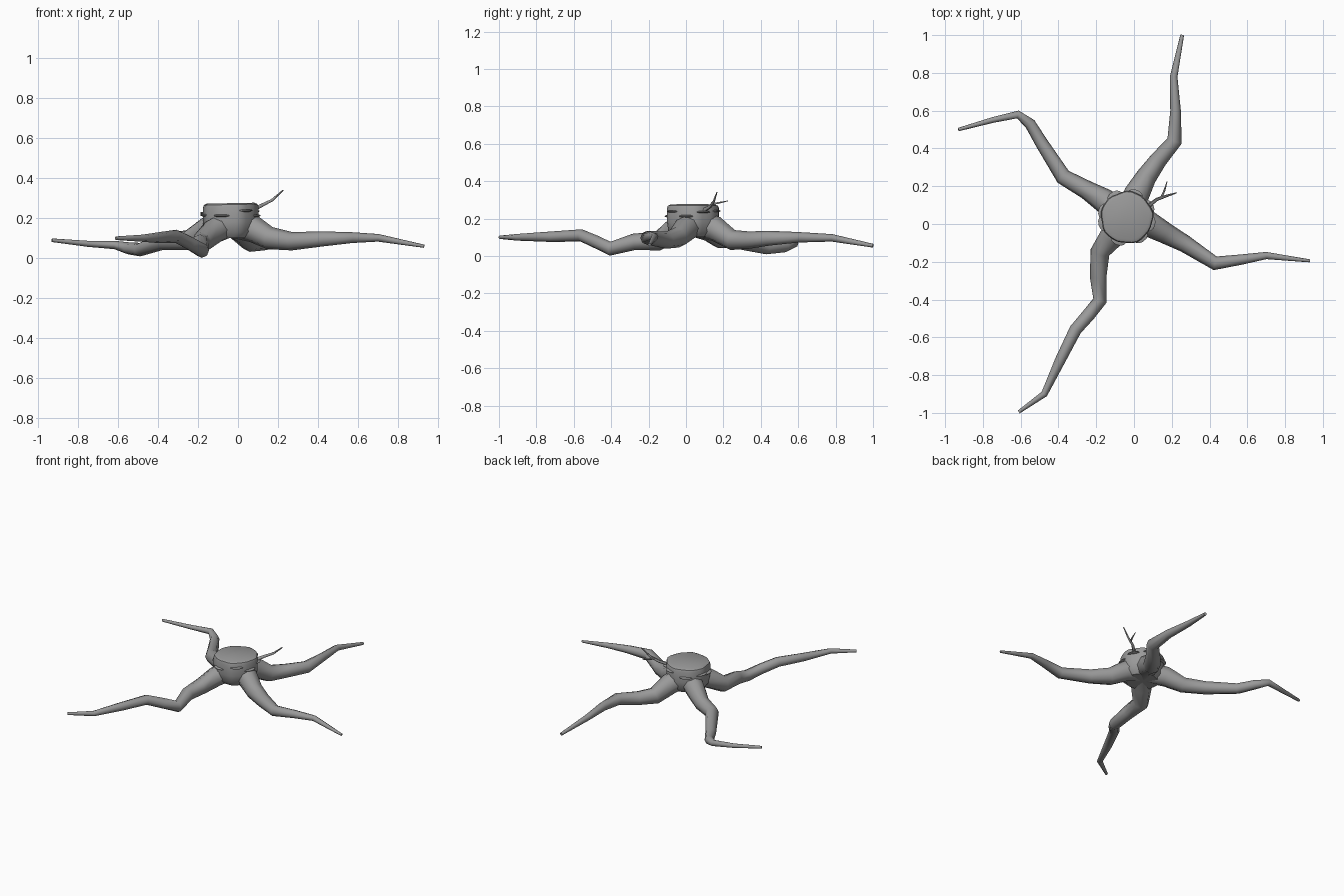
import bpy, bmesh, math
from mathutils import Vector

cube = bpy.data.objects.get("Cube")
if cube:
    bpy.data.objects.remove(cube, do_unlink=True)

bark = bpy.data.materials.new("grey_bark")
bark.use_nodes = True
bark.diffuse_color = (0.32, 0.32, 0.32, 1)
bark.node_tree.nodes["Principled BSDF"].inputs["Base Color"].default_value = (0.32, 0.32, 0.32, 1)

CX, CY = -0.038, 0.035


def loft(name, rings, angle=40):
    """Skin a list of equal-length rings and cap both ends."""
    bm = bmesh.new()
    loops = [[bm.verts.new(p) for p in ring] for ring in rings]
    n = len(loops[0])
    for a, b in zip(loops, loops[1:]):
        for i in range(n):
            j = (i + 1) % n
            bm.faces.new((a[i], a[j], b[j], b[i]))
    bm.faces.new(loops[0][::-1])
    bm.faces.new(loops[-1])
    bmesh.ops.recalc_face_normals(bm, faces=bm.faces)
    mesh = bpy.data.meshes.new(name)
    bm.to_mesh(mesh)
    bm.free()
    mesh.materials.append(bark)
    obj = bpy.data.objects.new(name, mesh)
    bpy.context.collection.objects.link(obj)
    bpy.ops.object.select_all(action='DESELECT')
    obj.select_set(True)
    bpy.context.view_layer.objects.active = obj
    bpy.ops.object.shade_smooth_by_angle(angle=math.radians(angle))
    return obj


def limb(name, path, sides=8):
    """Tapered tube through (x, y, z, radius) points."""
    pts = [Vector(p[:3]) for p in path]
    rings = []
    for i, p in enumerate(pts):
        before = (p - pts[i - 1]).normalized() if i else Vector()
        after = (pts[i + 1] - p).normalized() if i + 1 < len(pts) else Vector()
        t = (before + after).normalized()
        side = t.cross(Vector((0, 0, 1))).normalized()
        up = side.cross(t)
        r = path[i][3]
        rings.append([p + r * (math.cos(a) * side + math.sin(a) * up)
                      for a in (math.tau * k / sides for k in range(sides))])
    return loft(name, rings, 60)


# Stump: gently lobed trunk with a rounded cut edge
def trunk_ring(z, r, n=32):
    ring = []
    for k in range(n):
        a = math.tau * k / n
        w = r * (1 + 0.02 * math.sin(5 * a + 1) + 0.015 * math.sin(9 * a))
        ring.append((CX + w * math.cos(a), CY + w * math.sin(a), z + 0.02 * w * math.cos(a)))
    return ring


loft("stump", [trunk_ring(z, r) for z, r in
               ((0.1, 0.1), (0.13, 0.13), (0.18, 0.138), (0.255, 0.138), (0.268, 0.133), (0.275, 0.118))])

# Roots
limb("left_root", [(-0.02, 0.03, .17, .07), (0.08, 0, .145, .068), (0.16, -0.045, .1, .057),
                   (0.27, -0.105, .085, .046), (0.43, -0.208, .097, .037), (0.57, -0.188, .103, .027),
                   (0.70, -0.167, .102, .019), (0.93, -0.195, .06, .008)])
limb("back_root", [(-0.03, 0.06, .17, .07), (0.015, 0.16, .145, .068), (0.065, 0.25, .085, .055),
                   (0.13, 0.34, .085, .046), (0.215, 0.44, .095, .04), (0.22, 0.6, .1, .028),
                   (0.21, 0.78, .097, .02), (0.255, 1.0, .055, .01)])
limb("right_root", [(-0.06, 0.05, .17, .07), (-0.16, 0.125, .14, .065), (-0.25, 0.18, .09, .05),
                    (-0.375, 0.25, .085, .043), (-0.49, 0.43, .043, .034), (-0.55, 0.53, .05, .03),
                    (-0.615, 0.58, .066, .021), (-0.75, 0.55, .072, .015), (-0.93, 0.5, .09, .009)])
limb("front_root", [(-0.05, 0.02, .17, .07), (-0.12, -0.07, .135, .065), (-0.18, -0.15, .08, .052),
                    (-0.19, -0.28, .075, .044), (-0.18, -0.405, .039, .037), (-0.24, -0.48, .075, .035),
                    (-0.31, -0.56, .11, .033), (-0.39, -0.72, .103, .028), (-0.475, -0.9, .1, .018),
                    (-0.61, -0.995, .1, .009)])

# Forked twig
limb("twig", [(0.07, 0.09, .24, .011), (0.12, 0.13, .265, .009), (0.17, 0.148, .29, .007),
              (0.225, 0.165, .34, .003)], 6)
limb("twig_fork", [(0.145, 0.14, .278, .006), (0.162, 0.18, .285, .005), (0.175, 0.225, .295, .002)], 6)

# Thin shelf fungi around the trunk
for i, (deg, z) in enumerate(((-165, .215), (-110, .212), (-55, .238), (-15, .212),
                              (25, .235), (70, .24), (120, .215), (165, .225))):
    a = math.radians(deg)
    x, y = CX + 0.128 * math.cos(a), CY + 0.128 * math.sin(a)
    rings = []
    for dz, s in ((-0.006, 0.6), (-0.001, 1), (0.002, 1), (0.006, 0.7)):
        ring = []
        for k in range(12):
            b = math.tau * k / 12
            u, v = 0.027 * s * math.cos(b), 0.042 * s * math.sin(b)
            ring.append((x + u * math.cos(a) - v * math.sin(a),
                         y + u * math.sin(a) + v * math.cos(a), z + dz))
        rings.append(ring)
    loft(f"shelf_fungus_{i + 1}", rings)
